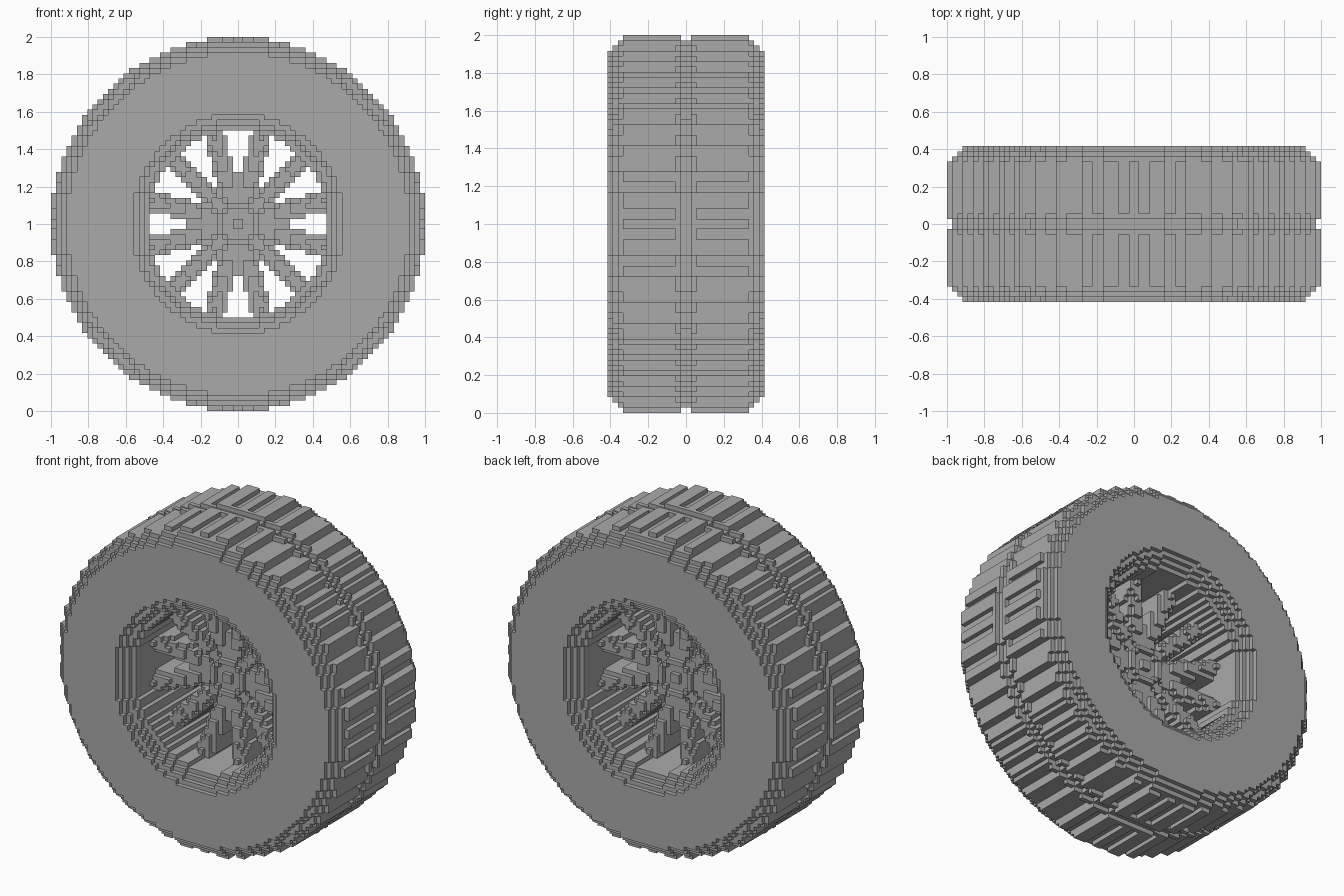
import bpy
import bmesh
from math import hypot, atan2, cos, sin, pi, radians

if "Cube" in bpy.data.objects:
    bpy.data.objects.remove(bpy.data.objects["Cube"])

CELL = 1 / 36          # edge length of one block
HALF = 36              # wheel radius in blocks
WIDE = 15              # half of the wheel width in blocks
GROOVES = 48
SPOKES = 12

grey = bpy.data.materials.new("plain grey")
grey.use_nodes = True
grey.diffuse_color = (0.4, 0.4, 0.4, 1)
bsdf = grey.node_tree.nodes["Principled BSDF"]
bsdf.inputs["Base Color"].default_value = (0.4, 0.4, 0.4, 1)
bsdf.inputs["Roughness"].default_value = 0.8


def tread_radius(x, z, depth):
    """Outer radius: chamfered shoulders, cross grooves and a shallow centre channel."""
    if depth > 12:
        return HALF - (depth - 12) - 0.0 if depth % 1 == 0 else HALF - int(depth - 11)
    if depth < 1:
        return HALF - 1
    if depth < 2:
        return HALF
    step = 2 * pi / GROOVES
    offset = abs((atan2(z, x) % step) - step / 2) * HALF
    return HALF - 1 if offset < 1.1 else HALF


def in_tyre(x, depth, z):
    bore = 17.4 + max(0, int(depth - 11))
    return hypot(x, z * 0.97) >= bore and hypot(x, z) < tread_radius(x, z, depth)


def in_spokes(x, depth, z):
    r = hypot(x, z)
    if r < 4 or hypot(x, z * 0.97) >= 17.4:
        return False
    step = 2 * pi / SPOKES
    side = abs(r * sin((atan2(z, x) % step) - step / 2))
    # dished spokes: thicker towards the rim, rounded across
    thick = 2.6 + 0.3 * (r - 4) - 1.2 * max(0, side - 0.7)
    return side < 2.0 and depth < thick


def in_hub(x, depth, z):
    r = hypot(x, z)
    thick = 4 if r < 1.2 else 3 if r < 3 else 4
    return r < 4.6 and depth < thick and (r < 4 or depth < 3)


def block_part(name, inside, reach):
    """Fill a grid of blocks by a rule and skin only the exposed sides."""
    cells = set()
    for i in range(reach):
        for k in range(reach):
            for j in range(WIDE):
                if inside(i + 0.5, j + 0.5, k + 0.5):
                    for a in (i, -1 - i):
                        for b in (j, -1 - j):
                            for c in (k, -1 - k):
                                cells.add((a, b, c))
    bm = bmesh.new()
    verts = {}

    def corner(p):
        if p not in verts:
            verts[p] = bm.verts.new((p[0] * CELL, p[1] * CELL, p[2] * CELL + 1))
        return verts[p]

    square = ((0, 0), (1, 0), (1, 1), (0, 1))
    for cell in cells:
        for axis in range(3):
            u, v = (axis + 1) % 3, (axis + 2) % 3
            for side in (0, 1):
                near = list(cell)
                near[axis] += 2 * side - 1
                if tuple(near) in cells:
                    continue
                ring = []
                for du, dv in (square if side else square[::-1]):
                    p = list(cell)
                    p[axis] += side
                    p[u] += du
                    p[v] += dv
                    ring.append(corner(tuple(p)))
                bm.faces.new(ring)
    mesh = bpy.data.meshes.new(name)
    bm.to_mesh(mesh)
    bm.free()
    mesh.materials.append(grey)
    obj = bpy.data.objects.new(name, mesh)
    bpy.context.collection.objects.link(obj)
    return obj


block_part("tyre", in_tyre, HALF)
block_part("spokes", in_spokes, 19)
block_part("hub", in_hub, 6)
